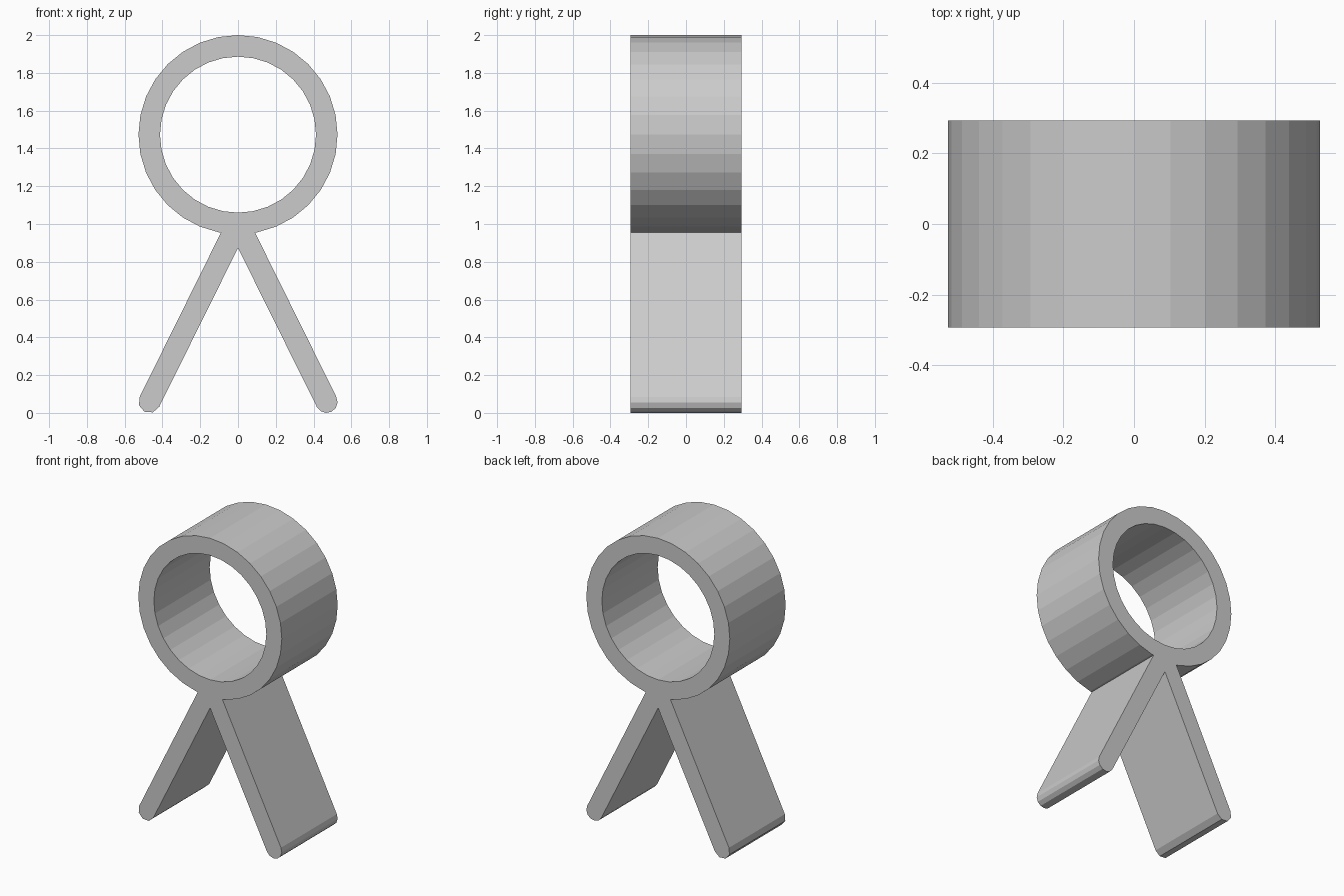
import bpy
from math import cos, sin, radians

cube = bpy.data.objects.get("Cube")
if cube:
    bpy.data.objects.remove(cube, do_unlink=True)

HALF_DEPTH = 0.293
RING_Z, OUTER_R, INNER_R, SIDES = 1.473, 0.527, 0.413, 32
FOOT_X, FOOT_Z, FOOT_R = 0.469, 0.058, 0.058
LEG_TILT = 26.7


def arc(cx, cz, radius, start, end, steps):
    """Points along an arc, both ends included, angles in degrees."""
    angles = [radians(start + (end - start) * i / steps) for i in range(steps + 1)]
    return [(cx + radius * cos(a), cz + radius * sin(a)) for a in angles]


def add_loop(curve, points):
    spline = curve.splines.new('POLY')
    spline.points.add(len(points) - 1)
    for point, (x, z) in zip(spline.points, points):
        point.co = (x, z, 0, 1)
    spline.use_cyclic_u = True
    spline.use_smooth = False


# Outline: ring, left over the top, then down and around both rounded feet
step = 360 / SIDES
outline = arc(0, RING_Z, OUTER_R, step - 90, 270 - step, SIDES - 2)
outline.append((-0.09, 0.955))
outline += arc(-FOOT_X, FOOT_Z, FOOT_R, 180 - LEG_TILT, 360 - LEG_TILT, 4)
outline.append((0, 0.873))
outline += arc(FOOT_X, FOOT_Z, FOOT_R, LEG_TILT - 180, LEG_TILT, 6)
outline.append((0.09, 0.955))

# Round opening through the ring
opening = arc(0, RING_Z, INNER_R, 0, 360 - step, SIDES - 1)

profile = bpy.data.curves.new("ring_stand_profile", 'CURVE')
profile.dimensions = '2D'
profile.fill_mode = 'BOTH'
profile.extrude = HALF_DEPTH
add_loop(profile, outline)
add_loop(profile, opening)

# Extrude the profile into a solid mesh
helper = bpy.data.objects.new("profile_helper", profile)
bpy.context.collection.objects.link(helper)
depsgraph = bpy.context.evaluated_depsgraph_get()
mesh = bpy.data.meshes.new_from_object(helper.evaluated_get(depsgraph))
bpy.data.objects.remove(helper, do_unlink=True)
for poly in mesh.polygons:
    poly.use_smooth = False

stand = bpy.data.objects.new("ring_with_legs", mesh)
stand.rotation_euler.x = radians(90)
bpy.context.collection.objects.link(stand)

# Plain grey
grey = bpy.data.materials.new("light_grey")
grey.use_nodes = True
colour = (0.6, 0.6, 0.6, 1)
grey.diffuse_color = colour
grey.node_tree.nodes["Principled BSDF"].inputs["Base Color"].default_value = colour
mesh.materials.clear()
mesh.materials.append(grey)
